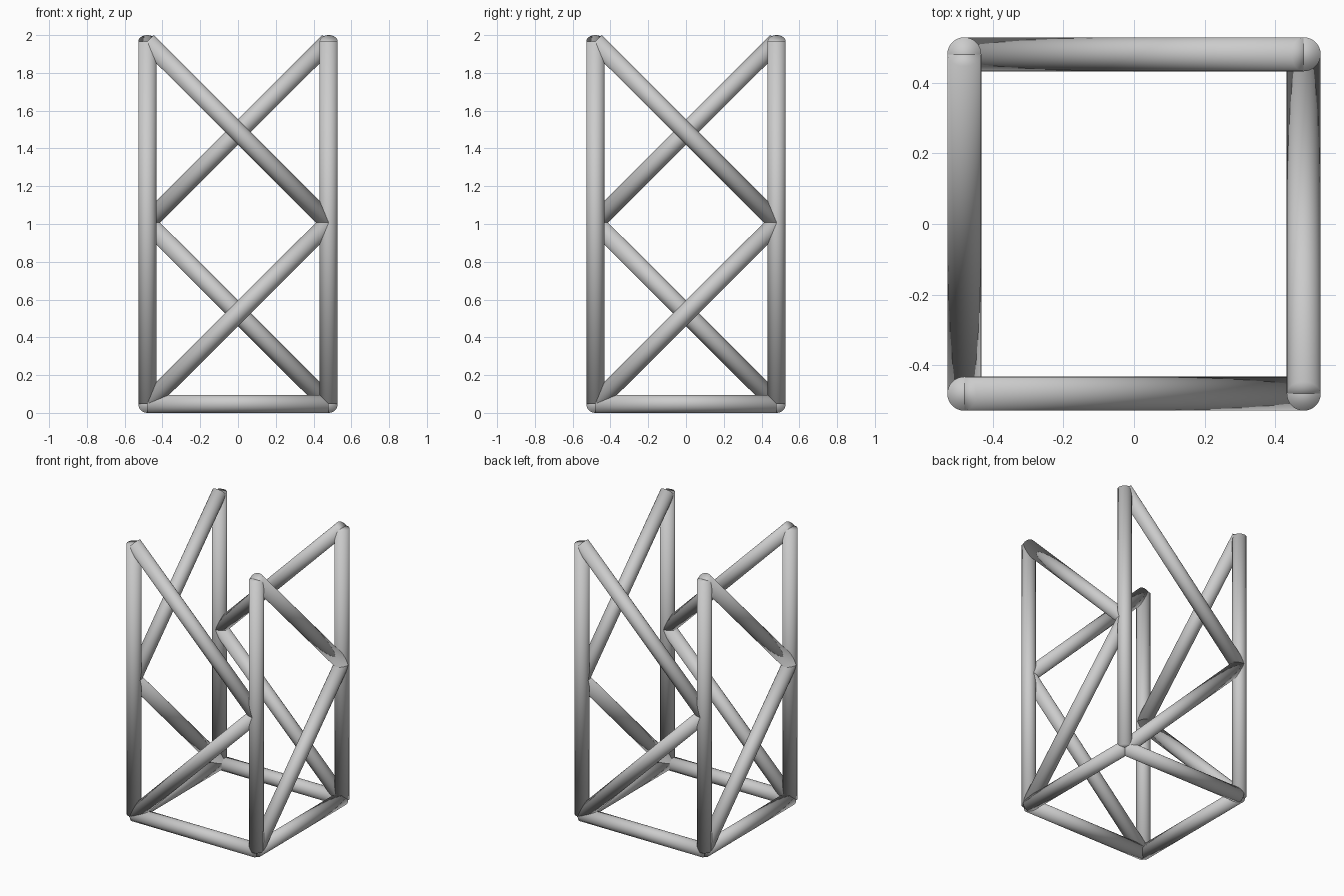
import bpy
from mathutils import Vector

if "Cube" in bpy.data.objects:
    bpy.data.objects.remove(bpy.data.objects["Cube"])

R = 0.048                          # tube radius
H = 0.48                           # half the spacing between post axes
Z0, Z1, Z2 = 0.048, 1.007, 1.966   # bottom, middle and top node heights
CORNERS = [(-H, -H), (H, -H), (H, H), (-H, H)]


def tube(name, a, b):
    """Smooth round tube between two node points."""
    a, b = Vector(a), Vector(b)
    d = b - a
    bpy.ops.mesh.primitive_cylinder_add(
        vertices=32, radius=R, depth=d.length, location=(a + b) / 2,
        rotation=d.to_track_quat('Z', 'Y').to_euler())
    ob = bpy.context.object
    ob.name = name
    bpy.ops.object.shade_smooth()
    return ob


for i, side in enumerate(("front", "right", "back", "left")):
    p, q = CORNERS[i], CORNERS[(i + 1) % 4]
    # Corner post
    tube(side + "_post", (*p, Z0), (*p, Z2))
    # Base rail
    tube(side + "_base_rail", (*p, Z0), (*q, Z0))
    # Zigzag braces: bottom left, middle right, top left of each side
    tube(side + "_lower_brace", (*p, Z0), (*q, Z1))
    tube(side + "_upper_brace", (*q, Z1), (*p, Z2))
